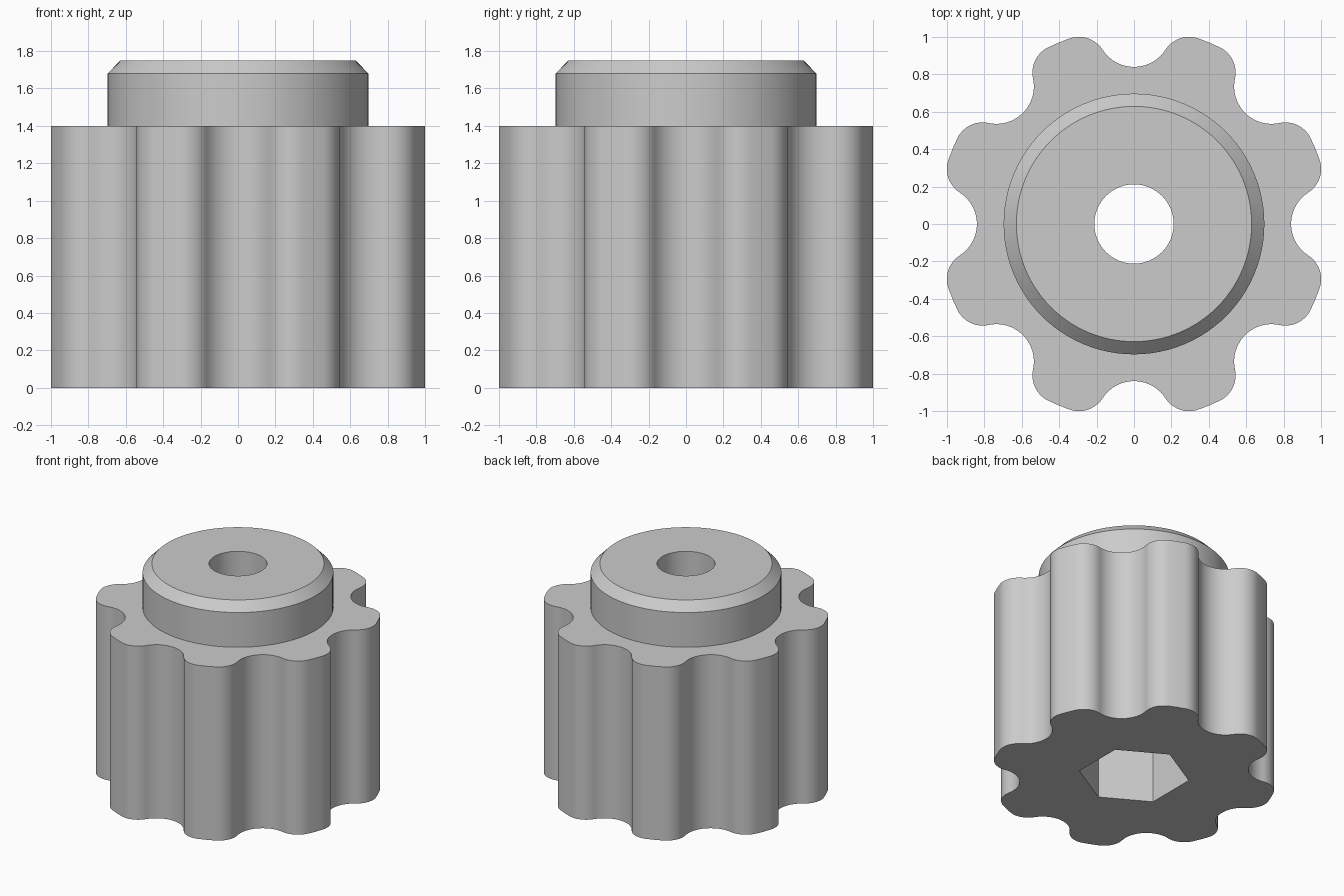
import bpy, bmesh, math

if "Cube" in bpy.data.objects:
    bpy.data.objects.remove(bpy.data.objects["Cube"])

GROOVES = 8
R_OUT, GROOVE_C, GROOVE_R, FILLET = 1.05, 1.04, 0.20, 0.15
Z_BODY, Z_CHAMFER, Z_TOP = 1.40, 1.68, 1.75
R_COLLAR, R_COLLAR_TOP, R_HOLE, R_HEX = 0.697, 0.629, 0.212, 0.405
Z_POCKET = 0.70


def arc(cx, cy, r, a0, a1, n):
    return [(cx + r * math.cos(a0 + (a1 - a0) * i / n),
             cy + r * math.sin(a0 + (a1 - a0) * i / n)) for i in range(n + 1)]


def circle(r, n, start=0.0):
    return arc(0, 0, r, start, start + 2 * math.pi, n)[:-1]


def lobed_outline():
    # fillet centre touches both the groove circle and the outer circle
    d = R_OUT - FILLET
    fx = (GROOVE_C ** 2 + d ** 2 - (GROOVE_R + FILLET) ** 2) / (2 * GROOVE_C)
    fy = math.sqrt(d * d - fx * fx)
    contact = math.atan2(fy, fx - GROOVE_C)
    half = arc(GROOVE_C, 0, GROOVE_R, math.pi, contact, 10)
    half += arc(fx, fy, FILLET, contact - math.pi, math.atan2(fy, fx), 12)[1:]
    unit = [(x, -y) for x, y in reversed(half[1:])] + half
    mid = math.pi / GROOVES
    unit.append((R_OUT * math.cos(mid), R_OUT * math.sin(mid)))
    pts = []
    for k in range(GROOVES):
        c, s = math.cos(2 * mid * k), math.sin(2 * mid * k)
        pts += [(x * c - y * s, x * s + y * c) for x, y in unit]
    return pts


bm = bmesh.new()


def ring(pts, z):
    return [bm.verts.new((x, y, z)) for x, y in pts]


def wall(a, b):
    n = len(a)
    for i in range(n):
        j = (i + 1) % n
        bm.faces.new((a[i], a[j], b[j], b[i]))


def flat(outer, inner):
    # flat face between two outlines
    edges = []
    for loop in (outer, inner):
        for i, v in enumerate(loop):
            w = loop[(i + 1) % len(loop)]
            edges.append(bm.edges.get((v, w)) or bm.edges.new((v, w)))
    bmesh.ops.triangle_fill(bm, use_beauty=True, edges=edges, normal=(0, 0, 1))


# grip body
outline = lobed_outline()
body_low, body_high = ring(outline, 0), ring(outline, Z_BODY)
wall(body_low, body_high)

# chamfered collar
collar_low = ring(circle(R_COLLAR, 96), Z_BODY)
collar_mid = ring(circle(R_COLLAR, 96), Z_CHAMFER)
collar_top = ring(circle(R_COLLAR_TOP, 96), Z_TOP)
wall(collar_low, collar_mid)
wall(collar_mid, collar_top)

# bolt hole and hexagonal pocket underneath
hole_top, hole_low = ring(circle(R_HOLE, 64), Z_TOP), ring(circle(R_HOLE, 64), Z_POCKET)
wall(hole_top, hole_low)
hexagon = circle(R_HEX, 6, math.pi / 2)
hex_low, hex_high = ring(hexagon, 0), ring(hexagon, Z_POCKET)
wall(hex_low, hex_high)

# flat faces
flat(body_high, collar_low)
flat(collar_top, hole_top)
flat(hex_high, hole_low)
flat(body_low, hex_low)
bmesh.ops.recalc_face_normals(bm, faces=bm.faces[:])

mesh = bpy.data.meshes.new("knob")
bm.to_mesh(mesh)
bm.free()
knob = bpy.data.objects.new("knob", mesh)
bpy.context.collection.objects.link(knob)

grey = bpy.data.materials.new("light grey")
grey.diffuse_color = (0.6, 0.6, 0.6, 1)
grey.use_nodes = True
grey.node_tree.nodes["Principled BSDF"].inputs["Base Color"].default_value = grey.diffuse_color
mesh.materials.append(grey)

bpy.context.view_layer.objects.active = knob
knob.select_set(True)
bpy.ops.object.shade_smooth_by_angle(angle=math.radians(30))
